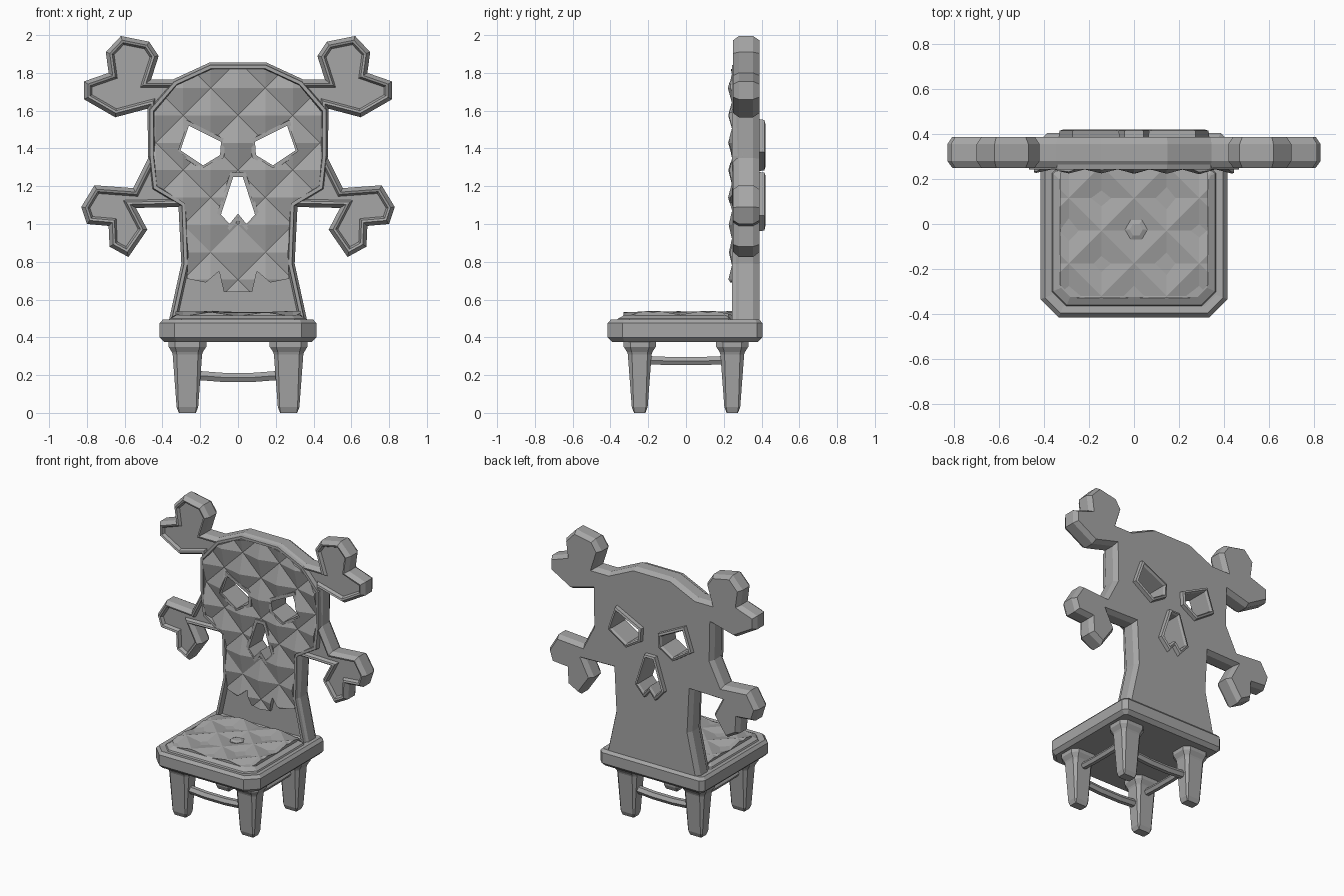
import bpy, bmesh, random
from mathutils import Vector
from math import cos, sin, pi

if "Cube" in bpy.data.objects:
    bpy.data.objects.remove(bpy.data.objects["Cube"])

random.seed(4)
stone = bpy.data.materials.new("stone grey")
stone.diffuse_color = (0.38, 0.38, 0.38, 1)
stone.use_nodes = True
stone.node_tree.nodes["Principled BSDF"].inputs["Base Color"].default_value = stone.diffuse_color


def finish(name, bm):
    bmesh.ops.recalc_face_normals(bm, faces=bm.faces)
    me = bpy.data.meshes.new(name)
    bm.to_mesh(me)
    bm.free()
    me.materials.append(stone)
    ob = bpy.data.objects.new(name, me)
    bpy.context.collection.objects.link(ob)
    return ob


def mirrored(half):
    """Close a right-hand half outline (bottom to top) with its mirror image."""
    return half + [(-x, z) for x, z in reversed(half) if x > 0]


def inset(pts, d):
    """Mitred offset of a counter-clockwise outline, positive inwards."""
    out = []
    for i, p in enumerate(pts):
        p = Vector(p)
        a = (p - Vector(pts[i - 1])).normalized()
        b = (Vector(pts[(i + 1) % len(pts)]) - p).normalized()
        na, nb = Vector((-a.y, a.x)), Vector((-b.y, b.x))
        out.append(p + (na + nb) * d / max(0.4, 1 + na.dot(nb)))
    return out


def loft(name, pts, rings, upright=True, closed=False):
    """Stack inset copies of an outline; rings are (inset, depth)."""
    bm = bmesh.new()
    loops = []
    for d, h in rings:
        loops.append([bm.verts.new((p[0], h, p[1]) if upright else (p[0], p[1], h))
                      for p in inset(pts, d)])
    n = len(pts)
    pairs = list(zip(loops, loops[1:]))
    if closed:
        pairs.append((loops[-1], loops[0]))
    else:
        bm.faces.new(loops[0])
        bm.faces.new(loops[-1])
    for a, b in pairs:
        for i in range(n):
            j = (i + 1) % n
            bm.faces.new((a[i], a[j], b[j], b[i]))
    return finish(name, bm)


def quilt(name, nx, n0, n1, step, origin, peak, valley, base, upright=True):
    """Padded slab of diamond pyramids on a checkered grid of peaks and valleys."""
    bm = bmesh.new()
    cx, cz = origin

    def place(i, j, h):
        u, v = cx + i * step, cz + j * step
        return (u, h, v) if upright else (u, v, h)
    v = {}
    for i in range(-nx, nx + 1):
        for j in range(n0, n1 + 1):
            h = peak if (i + j) % 2 == 0 else valley
            v[i, j] = bm.verts.new(place(i, j, h + random.uniform(-.004, .004)))
    for i in range(-nx, nx):
        for j in range(n0, n1):
            a, b, c, d = v[i, j], v[i + 1, j], v[i + 1, j + 1], v[i, j + 1]
            tris = ((a, b, d), (b, c, d)) if (i + j) % 2 == 0 else ((a, b, c), (a, c, d))
            for t in tris:
                bm.faces.new(t)
    ext = bmesh.ops.extrude_face_region(bm, geom=bm.faces[:], use_keep_orig=True)
    for e in ext["geom"]:
        if isinstance(e, bmesh.types.BMVert):
            e.co[1 if upright else 2] = base
    return finish(name, bm)


def boolean(ob, cutter, op):
    m = ob.modifiers.new("cut", "BOOLEAN")
    m.operation, m.object, m.solver = op, cutter, "EXACT"
    dg = bpy.context.evaluated_depsgraph_get()
    me = bpy.data.meshes.new_from_object(ob.evaluated_get(dg))
    ob.modifiers.clear()
    ob.data = me


# Backrest: skull silhouette with crossed bones
panel_outline = mirrored([
    (.37, .47), (.30, .79), (.315, 1.09), (.54, 1.085), (.48, .97), (.58, .825),
    (.68, .88), (.685, .99), (.80, 1.0), (.83, 1.09), (.76, 1.205), (.555, 1.19),
    (.475, 1.35), (.48, 1.61), (.65, 1.565), (.815, 1.66), (.815, 1.755),
    (.685, 1.80), (.70, 1.91), (.62, 1.995), (.47, 1.965), (.42, 1.89),
    (.46, 1.765), (.345, 1.765), (.15, 1.855)])
panel = loft("backrest_panel", panel_outline,
             [(.042, .275), (.032, .254), (.02, .25), (0, .28), (0, .355), (.02, .388)])

# Raised rim around the skull
head = mirrored([(.37, .47), (.30, .79), (.31, 1.09), (.46, 1.18), (.48, 1.36),
                 (.48, 1.61), (.345, 1.765), (.15, 1.855)])
loft("skull_rim", head, [(.004, .30), (.014, .243), (.032, .243), (.042, .30)],
     closed=True)

# Quilted skull face, trimmed to a jagged jaw
pad = quilt("quilted_face", 4, -6, 4, .145, (0, 1.43), .225, .262, .30)
pad_shape = mirrored([
    (.075, .64), (.10, .75), (.17, .69), (.27, .71), (.265, .85), (.285, 1.11),
    (.43, 1.20), (.445, 1.36), (.445, 1.59), (.325, 1.735), (.14, 1.82)])
trim = loft("face_trim", pad_shape, [(0, .1), (0, .29)])
boolean(pad, trim, "INTERSECT")
bpy.data.objects.remove(trim)

# Eye and nose openings with frames that show at the back
eye = [(.305, 1.39), (.26, 1.52), (.09, 1.435), (.095, 1.365), (.185, 1.31)]
nose = mirrored([(0, 1.055), (.045, 1.0), (.09, 1.05), (.025, 1.25)])
openings = {"right_eye": eye, "left_eye": [(-x, z) for x, z in reversed(eye)],
            "nose": nose}
for name, pts in openings.items():
    hole = loft("hole", pts, [(-.01, .1), (-.01, .6)])
    for ob in (panel, pad):
        boolean(ob, hole, "DIFFERENCE")
    bpy.data.objects.remove(hole)
    loft(name + "_frame", pts,
         [(0, .25), (0, .405), (-.008, .42), (-.022, .415), (-.026, .38), (-.022, .25)],
         closed=True)


# Seat slab and tufted cushion
def chamfered(x, y0, y1, front, back):
    return mirrored([(x - front, y0), (x, y0 + front), (x, y1 - back), (x - back, y1)])


loft("seat", chamfered(.415, -.415, .405, .08, .03),
     [(.025, .375), (0, .40), (0, .475), (.018, .495), (.05, .49)], upright=False)
loft("cushion_edge", chamfered(.375, -.375, .25, .07, .02),
     [(0, .47), (.015, .50), (.05, .518)], upright=False)
cushion = quilt("cushion", 3, -3, 3, .145, (0, -.03), .512, .536, .48, upright=False)
trim = loft("cushion_trim", chamfered(.33, -.33, .245, .06, .02),
            [(0, .3), (0, .7)], upright=False)
boolean(cushion, trim, "INTERSECT")
bpy.data.objects.remove(trim)


def ngon(x, y, r, n=6):
    return [(x + r * cos(2 * pi * i / n), y + r * sin(2 * pi * i / n)) for i in range(n)]


loft("cushion_button", ngon(.01, -.025, .05), [(0, .50), (0, .524), (.018, .532)],
     upright=False)

# Tapered legs with collars
for sx, lx in (("left", -.268), ("right", .268)):
    for sy, ly in (("front", -.245), ("back", .245)):
        loft(f"{sy}_{sx}_leg", [(lx + x, ly + y) for x, y in chamfered(.1, -.085, .085, .035, .035)],
             [(0, .39), (0, .35), (.018, .322), (.022, .31), (.043, .03), (.055, 0)],
             upright=False)


# Stretchers, slightly bowed
def stretcher(name, a, b, r, sag):
    bm = bmesh.new()
    a, b = Vector(a), Vector(b)
    side = (b - a).cross(Vector((0, 0, 1))).normalized()
    rings = []
    for k in range(4):
        t = k / 3
        c = a.lerp(b, t) - Vector((0, 0, sag if 0 < k < 3 else 0))
        rings.append([bm.verts.new(c + side * r * cos(q * pi / 3) + Vector((0, 0, r * sin(q * pi / 3))))
                      for q in range(6)])
    for p, q in zip(rings, rings[1:]):
        for i in range(6):
            j = (i + 1) % 6
            bm.faces.new((p[i], p[j], q[j], q[i]))
    bm.faces.new(rings[0])
    bm.faces.new(rings[-1])
    finish(name, bm)


for s, n in ((-1, "front"), (1, "back")):
    stretcher(n + "_stretcher", (-.24, .245 * s, .2), (.24, .245 * s, .2), .028, .012)
for s, n in ((-1, "left"), (1, "right")):
    stretcher(n + "_stretcher", (.268 * s, -.22, .28), (.268 * s, .22, .28), .025, .006)
